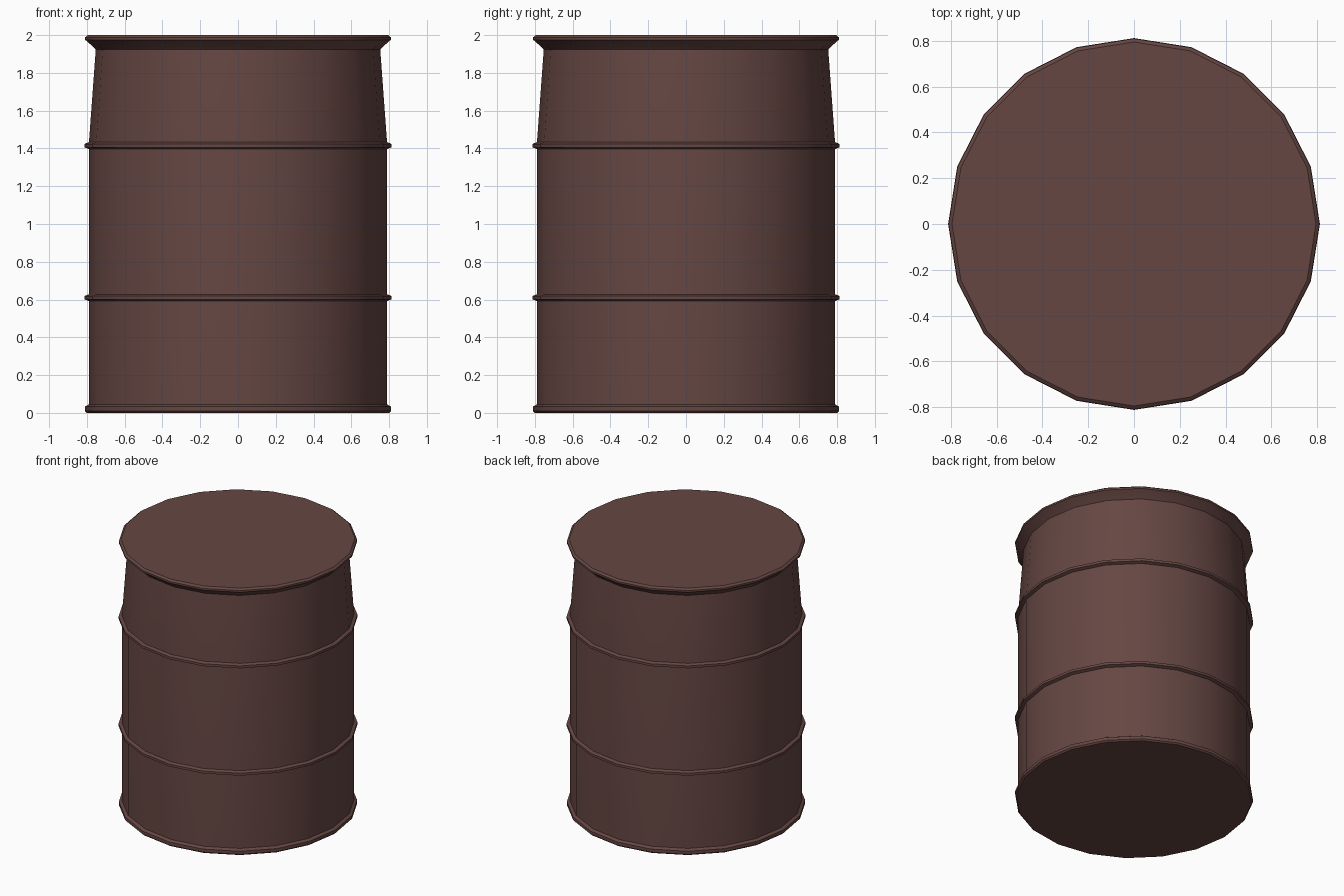
import bpy, bmesh
from math import cos, sin, tau, radians

if "Cube" in bpy.data.objects:
    bpy.data.objects.remove(bpy.data.objects["Cube"])

SIDES = 20

mat = bpy.data.materials.new("rust_brown")
mat.diffuse_color = (0.13, 0.062, 0.055, 1)
mat.use_nodes = True
mat.node_tree.nodes["Principled BSDF"].inputs["Base Color"].default_value = mat.diffuse_color


def lathe(name, profile, cap_bottom=False, cap_top=False):
    """Spin a bottom-to-top (radius, height) profile around z."""
    bm = bmesh.new()
    rings = [[bm.verts.new((r * cos(tau * i / SIDES), r * sin(tau * i / SIDES), z))
              for i in range(SIDES)] for r, z in profile]
    for low, high in zip(rings, rings[1:]):
        for i in range(SIDES):
            j = (i + 1) % SIDES
            bm.faces.new((low[i], low[j], high[j], high[i]))
    if cap_bottom:
        bm.faces.new(rings[0][::-1])
    if cap_top:
        bm.faces.new(rings[-1])
    mesh = bpy.data.meshes.new(name)
    bm.to_mesh(mesh)
    bm.free()
    mesh.materials.append(mat)
    obj = bpy.data.objects.new(name, mesh)
    bpy.context.collection.objects.link(obj)
    bpy.ops.object.select_all(action='DESELECT')
    obj.select_set(True)
    bpy.context.view_layer.objects.active = obj
    bpy.ops.object.shade_smooth_by_angle(angle=radians(30))
    return obj


# Drum wall, tapering inward above the upper hoop
lathe("drum_wall", [(0.79, 0.04), (0.79, 1.42), (0.753, 1.925)])

# Base with its raised rim
lathe("drum_base", [(0.80, 0), (0.81, 0.01), (0.81, 0.033), (0.79, 0.045)],
      cap_bottom=True)

# Rolling hoops
for name, z in (("lower_hoop", 0.61), ("upper_hoop", 1.415)):
    lathe(name, [(0.79, z - 0.018), (0.812, z - 0.009),
                 (0.812, z + 0.009), (0.79, z + 0.018)])

# Lid with flared underside and bevelled rim
lathe("lid", [(0.753, 1.925), (0.80, 1.968), (0.81, 1.975),
              (0.81, 1.988), (0.795, 2.0)], cap_top=True)
